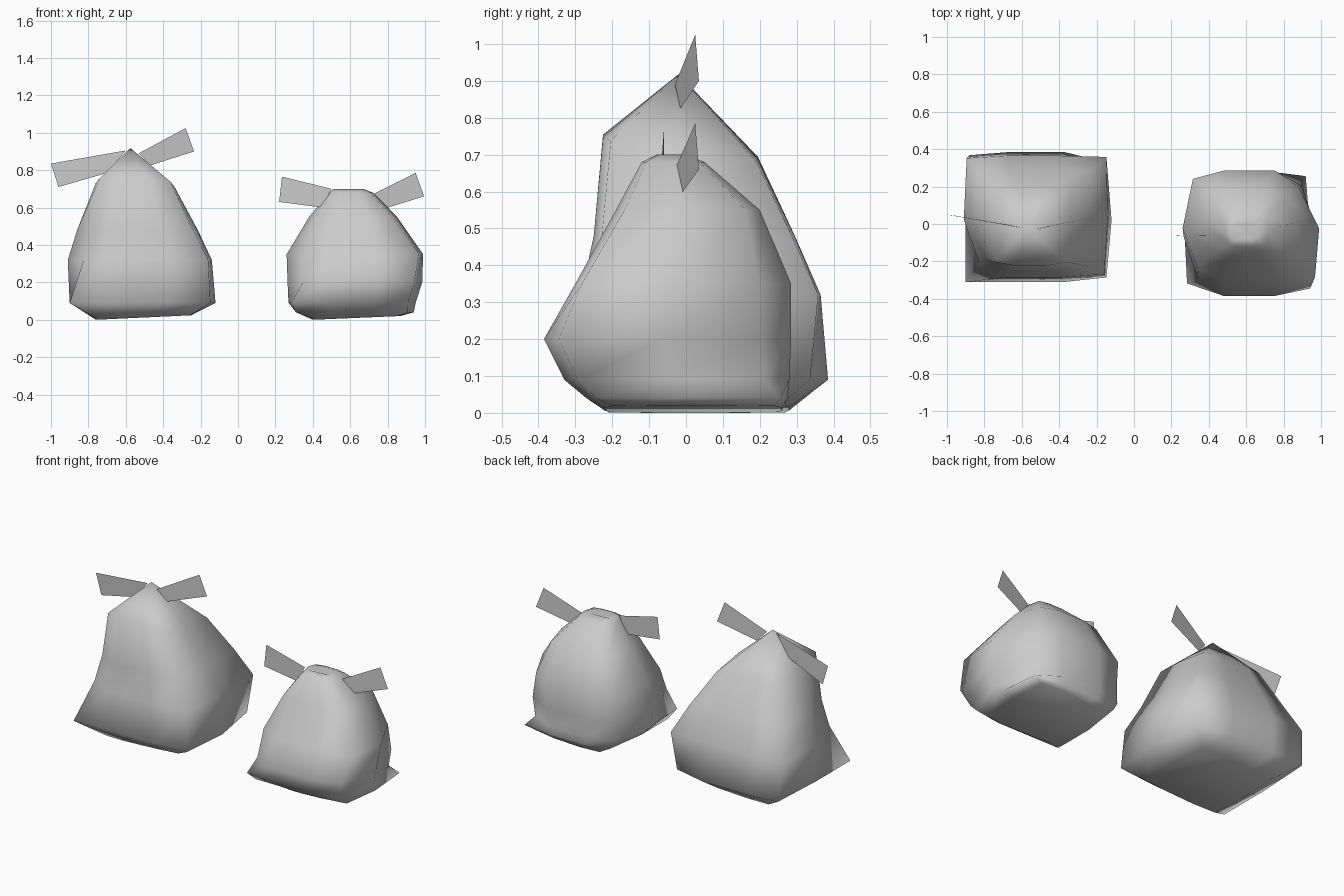
import bpy, bmesh


def ring(z, x0, x1, y0, y1, fl, fr, br, bl, tx=0, ty=0):
    """Boxy ten-point section with a fullness per corner and optional tilt in x and y."""
    cx, cy, hx, hy = (x0 + x1) / 2, (y0 + y1) / 2, (x1 - x0) / 2, (y1 - y0) / 2
    unit = [(-fl, -fl), (-0.4, -1), (0.35, -1), (fr, -fr), (1, -0.05),
            (br, br), (0.35, 1), (-0.4, 1), (-bl, bl), (-1, -0.05)]
    return [(cx + u * hx, cy + v * hy, z + tx * u + ty * v) for u, v in unit]


def finish(name, bm):
    me = bpy.data.meshes.new(name)
    bm.to_mesh(me)
    bm.free()
    ob = bpy.data.objects.new(name, me)
    bpy.context.collection.objects.link(ob)
    for p in me.polygons:
        p.use_smooth = True
    return ob


def make_sack(name, sections, tip):
    bm = bmesh.new()
    rings = [[bm.verts.new(p) for p in ring(*s)] for s in sections]
    n = len(rings[0])
    for a, b in zip(rings, rings[1:]):
        for i in range(n):
            j = (i + 1) % n
            bm.faces.new((a[i], a[j], b[j], b[i]))
    # flat base and gathered top
    bm.faces.new(rings[0][::-1])
    top = bm.verts.new(tip)
    for i in range(n):
        bm.faces.new((rings[-1][i], rings[-1][(i + 1) % n], top))
    bmesh.ops.recalc_face_normals(bm, faces=bm.faces)
    return finish(name, bm)


def make_ribbon(name, corners):
    bm = bmesh.new()
    bm.faces.new([bm.verts.new(c) for c in corners])
    return finish(name, bm)


# Tall sack: z, x range, y range, corner fullness (fl, fr, br, bl), tilt
make_sack("tall_sack", [
    (0.012, -0.76, -0.25, -0.22, 0.28, 0.95, 0.97, 0.90, 0.95, 0.012),
    (0.09, -0.90, -0.12, -0.31, 0.385, 1.0, 0.93, 0.86, 0.95),
    (0.32, -0.91, -0.14, -0.285, 0.365, 0.78, 0.95, 0.98, 0.96),
    (0.48, -0.86, -0.215, -0.25, 0.295, 0.78, 0.92, 0.97, 0.92),
    (0.72, -0.76, -0.34, -0.225, 0.195, 0.90, 0.90, 0.98, 0.90, -0.01, -0.03),
], (-0.575, -0.02, 0.918))

# Short sack with a small fold sunk into its top
make_sack("short_sack", [
    (0.01, 0.40, 0.87, -0.22, 0.26, 0.92, 0.92, 0.92, 0.92, 0.01),
    (0.04, 0.31, 0.94, -0.27, 0.275, 1.0, 0.90, 0.93, 0.88),
    (0.09, 0.27, 0.95, -0.33, 0.28, 0.96, 0.88, 0.78, 0.86),
    (0.20, 0.265, 0.985, -0.385, 0.285, 0.77, 0.88, 0.76, 0.85),
    (0.35, 0.26, 0.99, -0.30, 0.285, 0.78, 0.94, 0.70, 0.85),
    (0.55, 0.38, 0.85, -0.19, 0.20, 0.82, 0.88, 0.80, 0.86),
    (0.68, 0.49, 0.72, -0.12, 0.05, 0.85, 0.85, 0.85, 0.85),
    (0.70, 0.51, 0.67, -0.08, 0.0, 0.85, 0.85, 0.85, 0.85),
], (0.60, -0.04, 0.68))

# Tie ribbons
make_ribbon("tall_sack_left_ribbon",
            [(-0.60, -0.02, 0.905), (-1.0, 0.05, 0.835), (-0.96, 0.045, 0.71), (-0.70, 0.0, 0.785)])
make_ribbon("tall_sack_right_ribbon",
            [(-0.53, -0.03, 0.89), (-0.28, 0.025, 1.025), (-0.235, 0.035, 0.90), (-0.47, -0.015, 0.825)])
make_ribbon("short_sack_left_ribbon",
            [(0.50, -0.065, 0.70), (0.235, -0.06, 0.765), (0.22, -0.06, 0.63), (0.45, -0.065, 0.60)])
make_ribbon("short_sack_right_ribbon",
            [(0.70, -0.03, 0.66), (0.95, 0.025, 0.785), (0.995, 0.035, 0.66), (0.77, -0.015, 0.59)])
